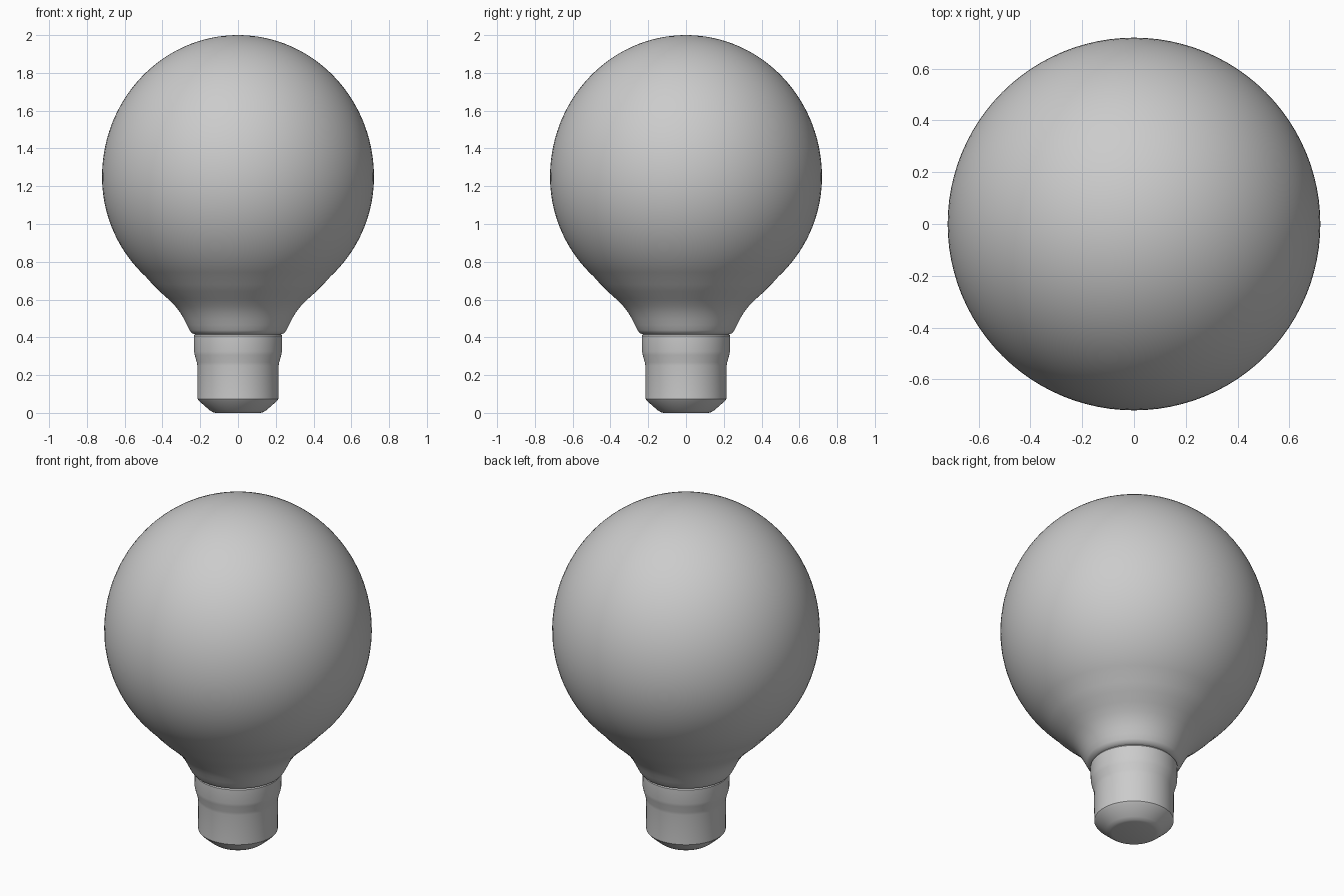
import bpy
import bmesh
from math import pi, sin, cos, radians
from mathutils import Matrix

cube = bpy.data.objects.get("Cube")
if cube:
    bpy.data.objects.remove(cube, do_unlink=True)

SEGMENTS = 96

grey = bpy.data.materials.new("plain grey")
grey.use_nodes = True
colour = (0.6, 0.6, 0.6, 1)
grey.diffuse_color = colour
grey.node_tree.nodes["Principled BSDF"].inputs["Base Color"].default_value = colour


def lathe(name, profile, sharp_angle):
    """Turn a profile of (radius, height) points around the z axis."""
    bm = bmesh.new()
    verts = [bm.verts.new((r, 0, z)) for r, z in profile]
    edges = [bm.edges.new(pair) for pair in zip(verts, verts[1:])]
    bmesh.ops.spin(bm, geom=verts + edges, cent=(0, 0, 0), axis=(0, 0, 1),
                   angle=2 * pi, steps=SEGMENTS, use_duplicate=False)
    bmesh.ops.remove_doubles(bm, verts=bm.verts, dist=0.0001)
    bmesh.ops.recalc_face_normals(bm, faces=bm.faces)
    mesh = bpy.data.meshes.new(name)
    bm.to_mesh(mesh)
    bm.free()
    mesh.materials.append(grey)
    obj = bpy.data.objects.new(name, mesh)
    bpy.context.collection.objects.link(obj)
    bpy.ops.object.select_all(action="DESELECT")
    obj.select_set(True)
    bpy.context.view_layer.objects.active = obj
    bpy.ops.object.shade_smooth_by_angle(angle=radians(sharp_angle))
    return obj


# Glass: flared neck running into a globe, slightly taller above its middle
neck = [(0, 0.415), (0.225, 0.415), (0.245, 0.422), (0.256, 0.437),
        (0.27, 0.465), (0.286, 0.497), (0.305, 0.53), (0.332, 0.565),
        (0.37, 0.603), (0.415, 0.643), (0.452, 0.68)]
RADIUS, MIDDLE, RISE = 0.72, 1.25, 0.75
globe = []
STEPS = 48
for i in range(STEPS):
    a = radians(-47.5) + (pi / 2 + radians(47.5)) * i / STEPS
    globe.append((RADIUS * cos(a), MIDDLE + (RISE if a > 0 else RADIUS) * sin(a)))
lathe("glass_bulb", neck + globe + [(0, MIDDLE + RISE)], 40)

# Metal cap: wide collar, step, straight sleeve and chamfered end
cap = [(0, 0), (0.118, 0), (0.134, 0.004), (0.15, 0.014), (0.205, 0.062),
       (0.214, 0.074), (0.215, 0.25), (0.218, 0.268), (0.229, 0.306),
       (0.233, 0.325), (0.234, 0.408), (0.228, 0.416), (0, 0.416)]
lathe("metal_cap", cap, 30)
